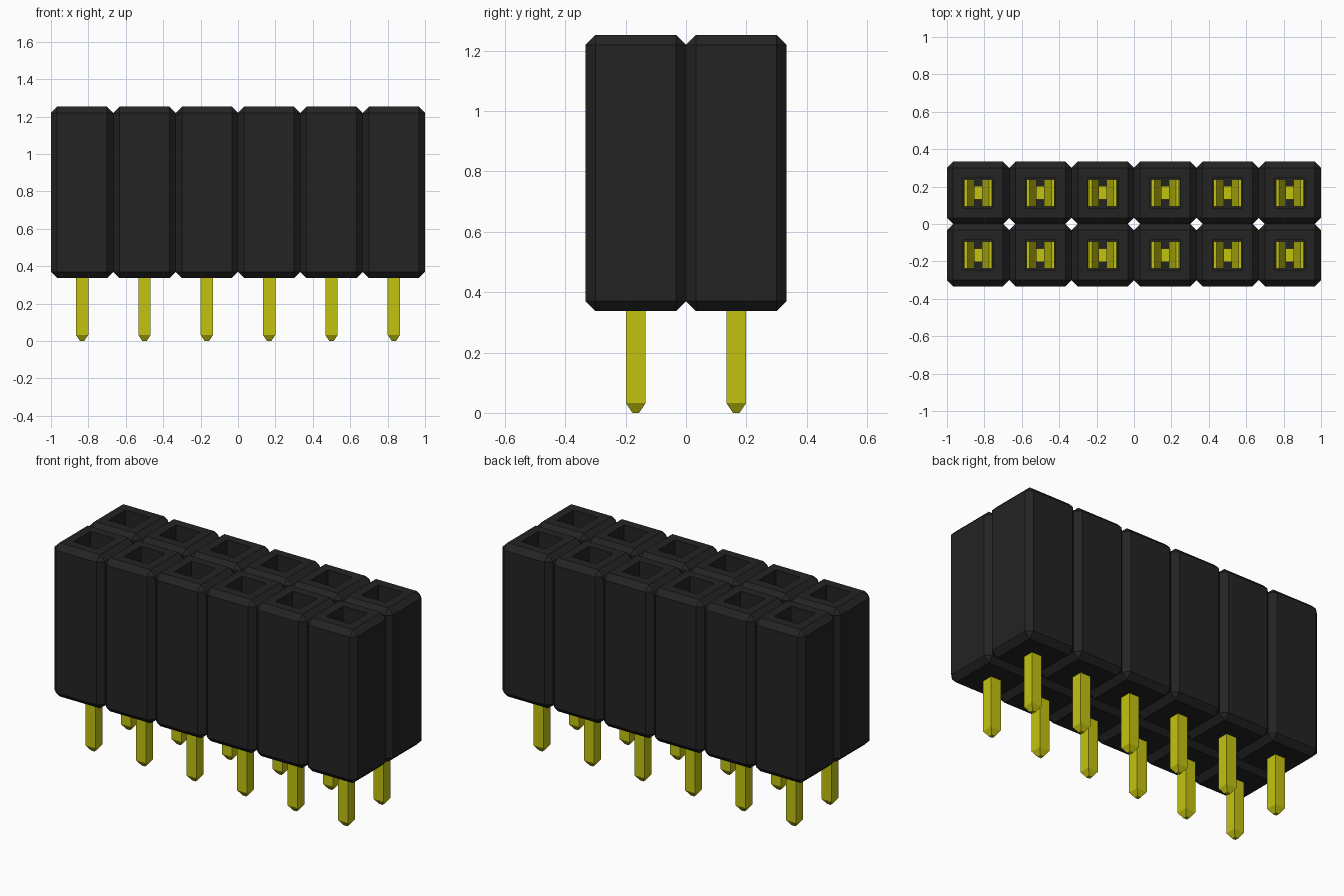
import bpy, bmesh

if "Cube" in bpy.data.objects:
    bpy.data.objects.remove(bpy.data.objects["Cube"])

COLS, ROWS, PITCH = 6, 2, 1 / 3
Z0, Z1, CHAMFER = 0.337, 1.253, 0.033
HOLE, FLOOR = 0.08, 0.42
CELLS = [(c, r, (c - (COLS - 1) / 2) * PITCH, (r - (ROWS - 1) / 2) * PITCH)
         for c in range(COLS) for r in range(ROWS)]


def material(name, rgb):
    m = bpy.data.materials.new(name)
    m.use_nodes = True
    m.diffuse_color = (*rgb, 1)
    bsdf = m.node_tree.nodes["Principled BSDF"]
    bsdf.inputs["Base Color"].default_value = (*rgb, 1)
    bsdf.inputs["Roughness"].default_value = 0.6
    return m


black = material("black plastic", (0.017, 0.017, 0.017))
gold = material("yellow metal", (0.55, 0.55, 0.005))


def finish(name, bm, mat):
    mesh = bpy.data.meshes.new(name)
    bm.to_mesh(mesh)
    bm.free()
    mesh.materials.append(mat)
    ob = bpy.data.objects.new(name, mesh)
    bpy.context.collection.objects.link(ob)
    return ob


def add_box(bm, x, y, z0, z1, hx, hy):
    verts = bmesh.ops.create_cube(bm, size=1)["verts"]
    for v in verts:
        v.co = (x + 2 * hx * v.co.x, y + 2 * hy * v.co.y,
                (z0 + z1) / 2 + (z1 - z0) * v.co.z)
    return verts


# Housing: one chamfered, socketed cell, repeated and welded to its neighbours
def add_cell(bm, col, row, x, y):
    cell = bmesh.new()
    add_box(cell, 0, 0, Z0, Z1, PITCH / 2, PITCH / 2)
    bmesh.ops.bevel(cell, geom=cell.edges[:], offset=CHAMFER, segments=1,
                    profile=0.5, affect='EDGES')
    cell.normal_update()
    # Square socket sunk into the top face
    top = max(cell.faces, key=lambda f: f.calc_center_median().z)
    bmesh.ops.inset_region(cell, faces=[top], use_even_offset=True,
                           thickness=PITCH / 2 - CHAMFER - HOLE)
    bmesh.ops.inset_region(cell, faces=[top], thickness=0.0)
    for v in top.verts:
        v.co.z = FLOOR
    # Open the sides that meet another cell
    cell.normal_update()
    sides = []
    for f in cell.faces:
        c = f.calc_center_median()
        if ((c.x > 0.166 and col < COLS - 1) or (c.x < -0.166 and col > 0)
                or (c.y > 0.166 and row < ROWS - 1) or (c.y < -0.166 and row > 0)):
            sides.append(f)
    bmesh.ops.delete(cell, geom=sides, context='FACES')
    bmesh.ops.translate(cell, verts=cell.verts[:], vec=(x, y, 0))
    tmp = bpy.data.meshes.new("cell_tmp")
    cell.to_mesh(tmp)
    cell.free()
    bm.from_mesh(tmp)
    bpy.data.meshes.remove(tmp)


bm = bmesh.new()
for c, r, x, y in CELLS:
    add_cell(bm, c, r, x, y)
bmesh.ops.remove_doubles(bm, verts=bm.verts[:], dist=0.0005)
finish("housing", bm, black)

# Pins: square posts with a tapered lower tip
bm = bmesh.new()
W, TIP = 0.033, 0.011
for c, r, x, y in CELLS:
    verts = add_box(bm, x, y, 0.033, FLOOR + 0.03, W, W)
    base = min({f for v in verts for f in v.link_faces},
               key=lambda f: f.calc_center_median().z)
    tip = bmesh.ops.extrude_discrete_faces(bm, faces=[base])["faces"][0]
    for v in tip.verts:
        v.co = (x + (v.co.x - x) * TIP / W, y + (v.co.y - y) * TIP / W, 0)
finish("pins", bm, gold)

# Spring contacts: a pair of bent leaves facing each other in every socket
LEAF = [(0.066, FLOOR), (0.066, 0.60), (0.020, 0.93), (0.058, 1.05), (0.074, 1.05),
        (0.036, 0.93), (0.078, 0.60), (0.078, FLOOR)]
HALF = 0.072
bm = bmesh.new()
for c, r, x, y in CELLS:
    for side in (-1, 1):
        front = [bm.verts.new((x + side * px, y - HALF, pz)) for px, pz in LEAF]
        back = [bm.verts.new((x + side * px, y + HALF, pz)) for px, pz in LEAF]
        bm.faces.new(front)
        bm.faces.new(back[::-1])
        for i in range(len(LEAF)):
            j = (i + 1) % len(LEAF)
            bm.faces.new((front[j], front[i], back[i], back[j]))
    # Bridge joining the two leaves to the pin
    add_box(bm, x, y, FLOOR, FLOOR + 0.035, 0.07, 0.037)
bmesh.ops.recalc_face_normals(bm, faces=bm.faces[:])
finish("spring_contacts", bm, gold)
